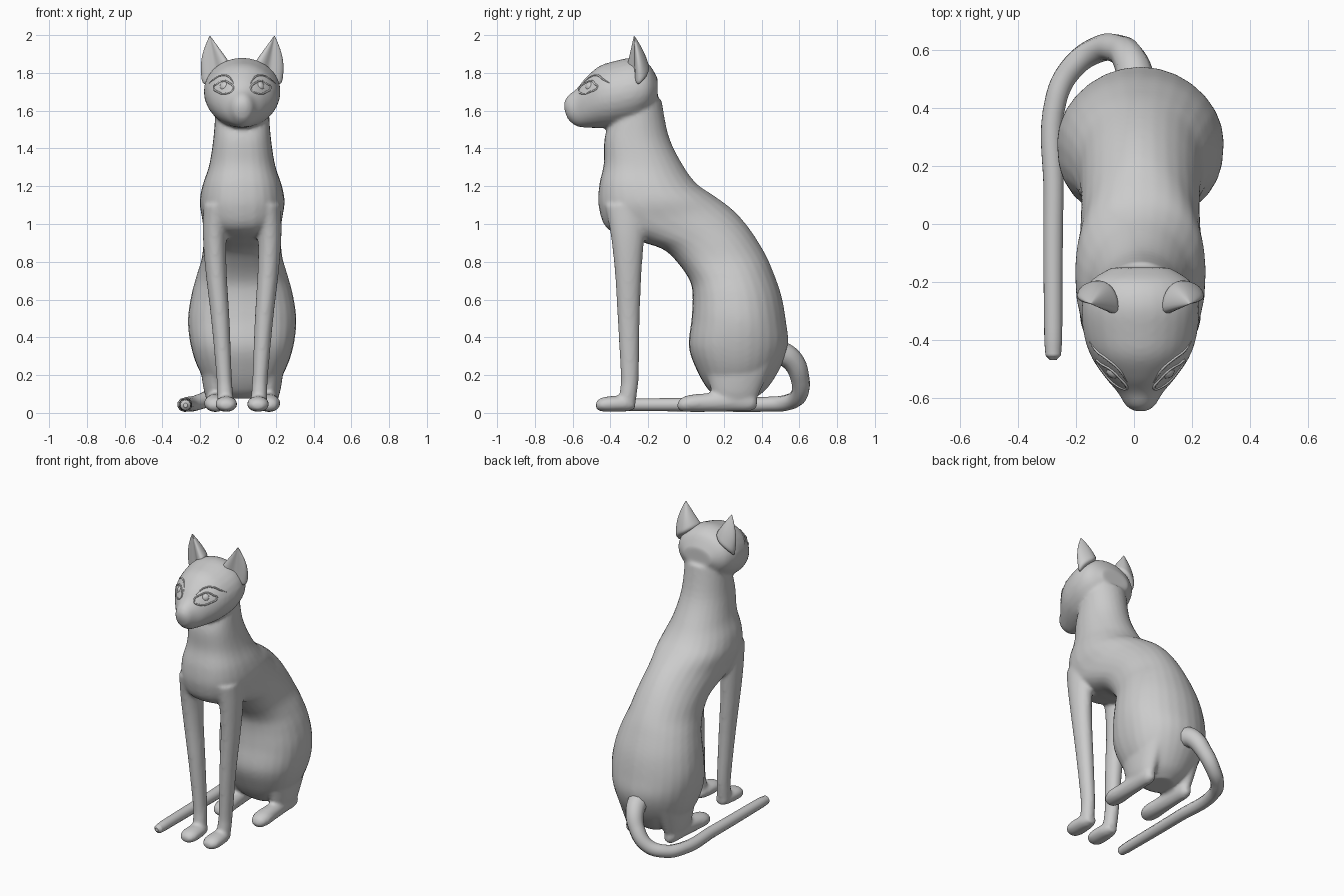
import bpy, bmesh, math
from mathutils import Vector
from mathutils.bvhtree import BVHTree

if "Cube" in bpy.data.objects:
    bpy.data.objects.remove(bpy.data.objects["Cube"])

X0 = 0.022      # symmetry axis of the animal (tail lies on -x side)


def spline(rows, sub=5):
    """Catmull-Rom interpolation of rows of numbers."""
    out, n = [], len(rows)
    for i in range(n - 1):
        a, b, c, d = rows[max(i - 1, 0)], rows[i], rows[i + 1], rows[min(i + 2, n - 1)]
        for k in range(sub):
            t = k / sub
            out.append([0.5 * (2 * q + (r - p) * t + (2 * p - 5 * q + 4 * r - s) * t * t
                        + (3 * q - p - 3 * r + s) * t ** 3) for p, q, r, s in zip(a, b, c, d)])
    return out + [list(rows[-1])]


def loft_rings(bm, rings):
    loops = [[bm.verts.new(p) for p in r] for r in rings]
    n = len(loops[0])
    for a, b in zip(loops, loops[1:]):
        for i in range(n):
            bm.faces.new((a[i], a[(i + 1) % n], b[(i + 1) % n], b[i]))
    bm.faces.new(loops[0])
    bm.faces.new(loops[-1])


def loft(bm, rows, side=1, square=1.0, n=28):
    """Each row: end point (y,z), opposite end point (y,z), centre x, half width."""
    rings = []
    for py, pz, qy, qz, cx, w in spline(rows):
        ring = []
        for i in range(n):
            a = 2 * math.pi * i / n
            c, s = math.cos(a), math.sin(a)
            e = square if c > 0 else 1
            c = math.copysign(abs(c) ** e, c)
            s = math.copysign(abs(s) ** e, s)
            ring.append((X0 + side * cx + w * s,
                         (py + qy) / 2 + c * (py - qy) / 2,
                         (pz + qz) / 2 + c * (pz - qz) / 2))
        rings.append(ring)
    loft_rings(bm, rings)


def make(name, bm):
    bmesh.ops.recalc_face_normals(bm, faces=bm.faces)
    for f in bm.faces:
        f.smooth = True
    me = bpy.data.meshes.new(name)
    bm.to_mesh(me)
    bm.free()
    ob = bpy.data.objects.new(name, me)
    bpy.context.collection.objects.link(ob)
    return ob


def tube(name, pts, radii, cyclic=False, res=3):
    cu = bpy.data.curves.new(name, 'CURVE')
    cu.dimensions, cu.bevel_depth, cu.bevel_resolution = '3D', 1.0, res
    cu.use_fill_caps, cu.resolution_u = True, 8
    sp = cu.splines.new('BEZIER')
    sp.bezier_points.add(len(pts) - 1)
    sp.use_cyclic_u = cyclic
    for bp, p, r in zip(sp.bezier_points, pts, radii):
        bp.co, bp.radius = p, r
        bp.handle_left_type = bp.handle_right_type = 'AUTO'
    ob = bpy.data.objects.new(name, cu)
    bpy.context.collection.objects.link(ob)
    return ob


bm = bmesh.new()
# Neck, chest, trunk and haunches: front/belly point, back point, width
trunk = [(-.38, 1.60, -.13, 1.66, .14), (-.43, 1.46, -.09, 1.46, .152),
         (-.435, 1.32, -.01, 1.30, .175), (-.46, 1.20, .06, 1.21, .21),
         (-.46, 1.08, .14, 1.155, .225), (-.41, .97, .23, 1.09, .212),
         (-.25, .91, .30, 1.02, .205), (-.12, .865, .36, .94, .205),
         (-.04, .79, .42, .84, .215), (.02, .70, .46, .75, .242),
         (.035, .62, .505, .62, .27), (.03, .50, .53, .48, .287),
         (.015, .35, .54, .36, .272), (.06, .22, .50, .24, .23),
         (.12, .12, .43, .13, .16), (.18, .075, .36, .075, .08)]
loft(bm, [(a, b, c, d, 0, w) for a, b, c, d, w in trunk], square=.8)

# Head from nose to nape: y, low z, high z, width
head = [(-.645, 1.61, 1.645, .02), (-.625, 1.555, 1.68, .05), (-.58, 1.518, 1.715, .078),
        (-.53, 1.51, 1.775, .12), (-.46, 1.508, 1.835, .168), (-.38, 1.51, 1.862, .195),
        (-.28, 1.53, 1.88, .202), (-.20, 1.58, 1.85, .175), (-.15, 1.65, 1.77, .10)]
loft(bm, [(y, lo, y, hi, 0, w) for y, lo, hi, w in head])

foreleg = [(-.43, 1.1, -.2, 1.1, .13, .075), (-.40, .95, -.22, .93, .145, .063),
           (-.377, .75, -.235, .75, .138, .056), (-.362, .5, -.245, .5, .116, .049),
           (-.346, .2, -.25, .2, .096, .041), (-.35, .12, -.26, .1, .091, .042),
           (-.36, .05, -.27, .03, .088, .042)]
thigh = [(.08, .3, .48, .3, .13, .1), (.13, .13, .40, .13, .14, .065),
         (.15, .06, .37, .06, .14, .045)]
front_paw = [(-.478, .03, .05, .018), (-.465, .013, .07, .042), (-.43, .006, .085, .057),
             (-.37, .006, .09, .057), (-.31, .008, .09, .048), (-.27, .02, .07, .03)]
hind_paw = [(-.045, .03, .05, .02), (-.03, .01, .075, .042), (.02, .005, .095, .06),
            (.12, .005, .105, .052), (.25, .008, .12, .046), (.34, .01, .11, .04),
            (.375, .03, .08, .02)]
for s in (-1, 1):
    loft(bm, foreleg, s)
    loft(bm, thigh, s)
    loft(bm, [(y, lo, y, hi, .084, w) for y, lo, hi, w in front_paw], s)
    loft(bm, [(y, lo, y, hi, .142, w) for y, lo, hi, w in hind_paw], s)

# Blend the parts into one smooth skin
body = make("cat_body", bm)
rm = body.modifiers.new("blend", 'REMESH')
rm.mode, rm.voxel_size, rm.use_smooth_shade = 'VOXEL', 0.011, True
sm = body.modifiers.new("soften", 'SMOOTH')
sm.factor, sm.iterations = 0.5, 6

# Ears: cupped cones, open to the front and outside
ear_base = [(.212, -.25, 1.70), (.205, -.20, 1.76), (.13, -.175, 1.81), (.07, -.22, 1.85),
            (.05, -.32, 1.85), (.10, -.315, 1.80), (.135, -.265, 1.79), (.18, -.275, 1.73)]
tip = Vector((.172, -.275, 2.0))
for s, label in ((-1, "ear_left"), (1, "ear_right")):
    bm = bmesh.new()
    rings = []
    for t in (0, .2, .4, .6, .8, .93, 1):
        bulge = .03 * math.sin(math.pi * t)
        ring = []
        for i, p in enumerate(ear_base):
            q = Vector(p).lerp(tip, t * .985)
            if i < 2:
                q.x += bulge
            elif i < 4:
                q.y += bulge * .4
            ring.append((X0 + s * q.x, q.y, q.z))
        rings.append(ring)
    loft_rings(bm, rings)
    ear = make(label, bm)
    ear.modifiers.new("round", 'SUBSURF').levels = 2
    ear.modifiers["round"].render_levels = 2

# Tail curling round the left side along the ground
tube("tail", [(.01, .47, .33), (-.01, .555, .285), (-.055, .602, .19), (-.13, .598, .095),
              (-.215, .535, .055), (-.268, .43, .046), (-.277, .10, .044), (-.278, -.40, .042),
              (-.278, -.452, .041), (-.278, -.468, .041)],
     [.07, .06, .05, .045, .042, .039, .036, .032, .028, .012])

# Raised eye rims, eyeballs and brows laid on the face
bpy.context.view_layer.update()
tree = BVHTree.FromObject(body, bpy.context.evaluated_depsgraph_get())


def on_face(x, z):
    hit = tree.ray_cast(Vector((x, -1, z)), Vector((0, 1, 0)))[0]
    return hit if hit else Vector((x, -.45, z))


for s, label in ((-1, "left"), (1, "right")):
    rim = [(.048, 1.712), (.075, 1.75), (.105, 1.757), (.135, 1.74),
           (.15, 1.728), (.125, 1.698), (.09, 1.69)]
    brow = [(.045, 1.745), (.075, 1.782), (.115, 1.785), (.15, 1.765), (.175, 1.745)]
    tube("eye_rim_" + label, [on_face(X0 + s * x, z) for x, z in rim], [.005] * 7, True, 1)
    tube("brow_" + label, [on_face(X0 + s * x, z) for x, z in brow],
         [.002, .005, .005, .005, .002], False, 1)
    bm = bmesh.new()
    bmesh.ops.create_uvsphere(bm, u_segments=16, v_segments=10, radius=.03)
    eye = make("eye_" + label, bm)
    eye.location = on_face(X0 + s * .1, 1.725) + Vector((-s * .012, .021, 0))
